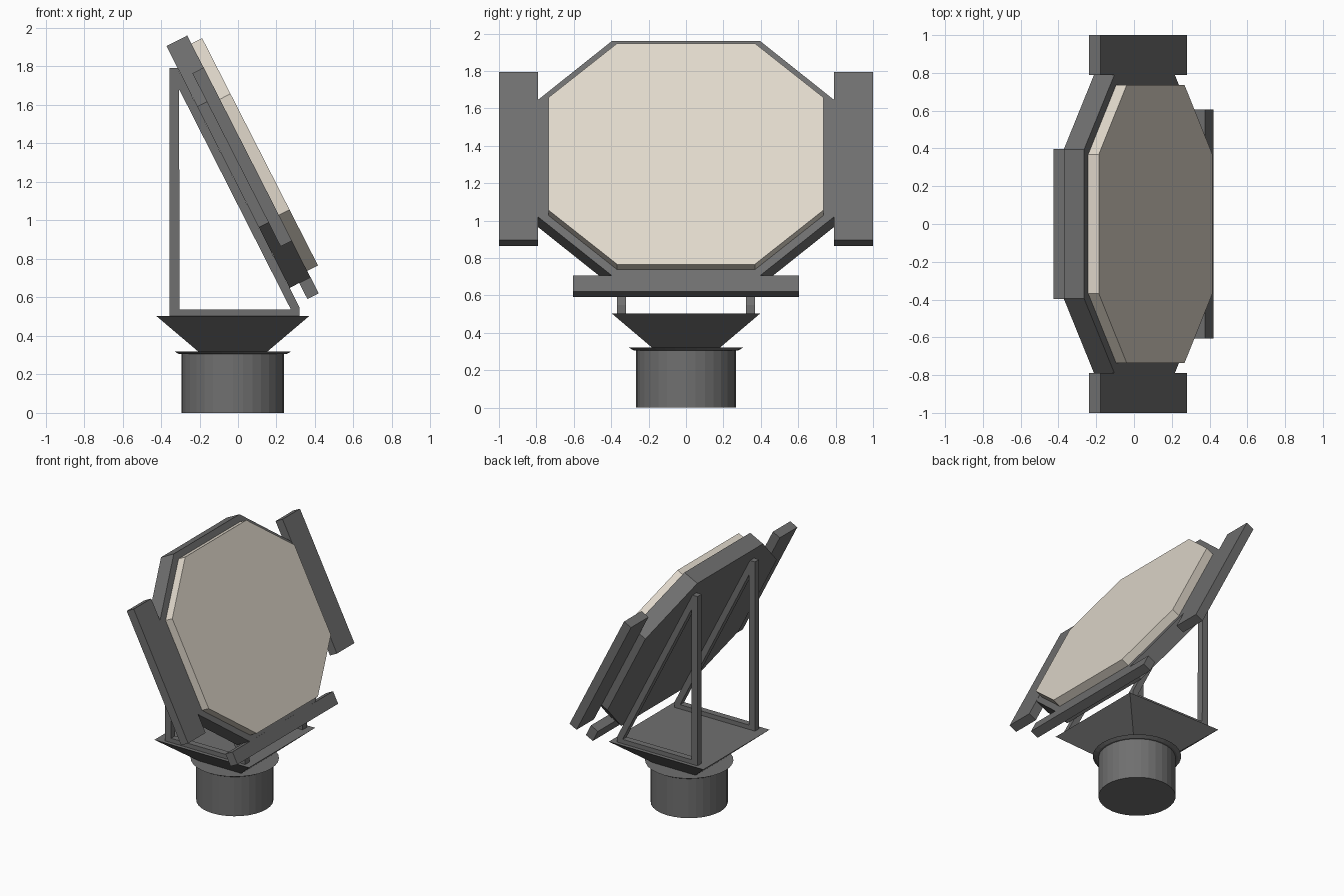
import bpy, bmesh, math
from mathutils import Vector

if "Cube" in bpy.data.objects:
    bpy.data.objects.remove(bpy.data.objects["Cube"])

def material(name, rgb):
    m = bpy.data.materials.new(name)
    m.diffuse_color = (*rgb, 1)
    m.use_nodes = True
    m.node_tree.nodes["Principled BSDF"].inputs["Base Color"].default_value = m.diffuse_color
    return m

grey = material("dark grey", (0.16, 0.16, 0.16))
cream = material("cream", (0.75, 0.69, 0.60))

# Axes of the tilted panel: down the slope, across, and out of its face
TILT = math.radians(27)
DOWN = Vector((math.sin(TILT), 0, -math.cos(TILT)))
OUT = Vector((math.cos(TILT), 0, math.sin(TILT)))
ACROSS = Vector((0, 1, 0))

def finish(bm, name, mat):
    bmesh.ops.recalc_face_normals(bm, faces=bm.faces)
    me = bpy.data.meshes.new(name)
    bm.to_mesh(me)
    bm.free()
    me.materials.append(mat)
    ob = bpy.data.objects.new(name, me)
    bpy.context.collection.objects.link(ob)
    return ob

def loft(name, rings, mat):
    """Closed solid through rings of equal point count."""
    bm = bmesh.new()
    vs = [[bm.verts.new(p) for p in r] for r in rings]
    k = len(vs[0])
    for a, b in zip(vs, vs[1:]):
        for i in range(k):
            j = (i + 1) % k
            bm.faces.new((a[i], a[j], b[j], b[i]))
    bm.faces.new(vs[0])
    bm.faces.new(vs[-1])
    return finish(bm, name, mat)

def slab(name, outline, n0, n1, mat):
    """Extrude an (across, down) outline along the panel normal."""
    return loft(name, [[ACROSS * y + DOWN * s + OUT * n for y, s in outline]
                       for n in (n0, n1)], mat)

def octagon(w, cw, h, ch, c):
    return [(-w, c - ch), (-cw, c - h), (cw, c - h), (w, c - ch),
            (w, c + ch), (cw, c + h), (-cw, c + h), (-w, c + ch)]

def rect(y0, y1, s0, s1):
    return [(y0, s0), (y1, s0), (y1, s1), (y0, s1)]

# Tilted panel: backing, face and rim bars
slab("panel_backing", octagon(0.79, 0.395, 0.705, 0.352, -1.162), 0.534, 0.655, grey)
slab("panel_face", octagon(0.735, 0.368, 0.663, 0.338, -1.157), 0.655, 0.718, cream)
for side, label in ((-1, "left"), (1, "right")):
    slab("side_bar_" + label, rect(side * 0.79, side, -1.68, -0.67), 0.59, 0.656, grey)
slab("bottom_bar", rect(-0.605, 0.605, -0.457, -0.363), 0.59, 0.656, grey)

# Triangular support frames, one on each side
outer = [(-0.356, 0.5), (0.32, 0.5), (0.32, 0.548), (-0.314, 1.792), (-0.356, 1.792)]
inner = [(-0.304, 0.537), (0.273, 0.537), (0.273, 0.541), (-0.304, 1.678), (-0.306, 1.678)]
for side, label in ((-1, "left"), (1, "right")):
    bm = bmesh.new()
    r = [[bm.verts.new((x, side * y, z)) for x, z in pts]
         for y in (0.321, 0.37) for pts in (outer, inner)]
    for a, b in ((0, 1), (2, 3), (0, 2), (1, 3)):
        for i in range(5):
            j = (i + 1) % 5
            bm.faces.new((r[a][i], r[a][j], r[b][j], r[b][i]))
    finish(bm, "support_frame_" + label, grey)

# Tapered tray under the frames
CX = -0.027
def square(h, z):
    return [(CX + a * h, b * h, z) for a, b in ((-1, -1), (1, -1), (1, 1), (-1, 1))]
loft("tapered_tray", [square(0.175, 0.315), square(0.398, 0.504)], grey)

# Round pedestal with flange
def circle(r, z, n=32):
    return [(CX + r * math.cos(2 * math.pi * i / n), r * math.sin(2 * math.pi * i / n), z)
            for i in range(n)]
base = loft("pedestal", [circle(0.266, 0), circle(0.266, 0.31)], grey)
loft("pedestal_flange", [circle(0.28, 0.306), circle(0.305, 0.32)], grey)
